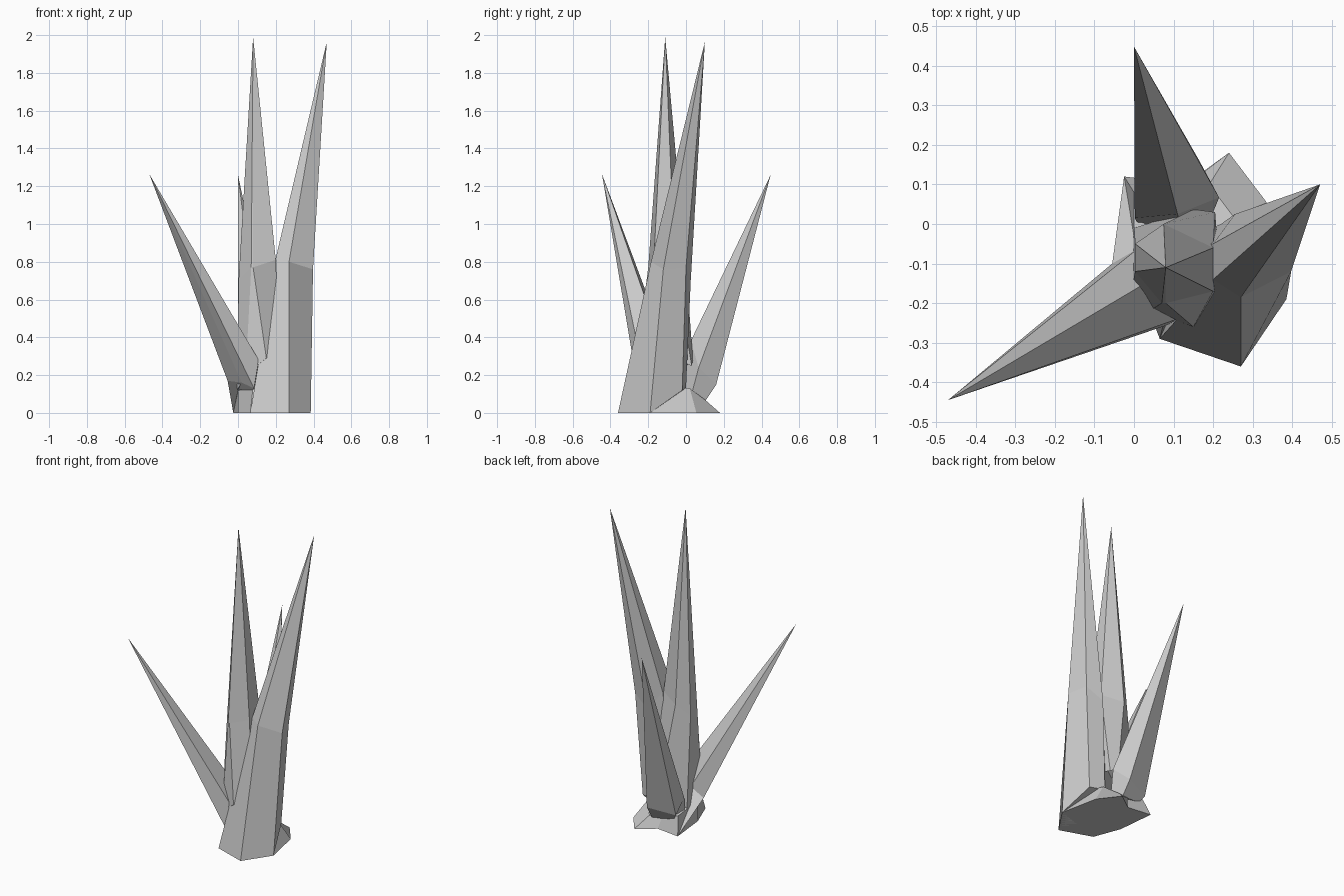
import bpy, bmesh


def spike(name, lower, upper, tip=None):
    """Loft lower ring -> upper ring -> tip (or flat cap), flat shaded."""
    bm = bmesh.new()
    a = [bm.verts.new(p) for p in lower]
    b = [bm.verts.new(p) for p in upper]
    n = len(a)
    bm.faces.new(a[::-1])
    t = bm.verts.new(tip) if tip else None
    for i in range(n):
        j = (i + 1) % n
        bm.faces.new((a[i], a[j], b[j], b[i]))
        if t:
            bm.faces.new((b[i], b[j], t))
    if not t:
        bm.faces.new(b)
    bmesh.ops.recalc_face_normals(bm, faces=bm.faces[:])
    me = bpy.data.meshes.new(name)
    bm.to_mesh(me)
    bm.free()
    ob = bpy.data.objects.new(name, me)
    bpy.context.collection.objects.link(ob)
    return ob


# Rough rock foot, flared at the ground
spike("rock_base",
      [(0, -0.12, 0), (0.065, -0.29, 0), (0.27, -0.36, 0), (0.385, -0.19, 0),
       (0.335, 0.055, 0), (0.24, 0.18, 0), (0.13, 0.10, 0), (-0.025, 0.12, 0)],
      [(0, -0.12, 0.13), (0.08, -0.23, 0.14), (0.26, -0.27, 0.14), (0.31, -0.17, 0.14),
       (0.25, 0.02, 0.13), (0.19, 0.10, 0.07), (0.11, 0.08, 0.08), (0.0, 0.08, 0.11)])

# Tall upright crystal
spike("centre_crystal",
      [(-0.005, -0.16, 0.12), (0.04, -0.22, 0.2), (0.15, -0.26, 0.29), (0.22, -0.17, 0.3),
       (0.205, 0.03, 0.25), (0.15, 0.037, 0.28), (0.0, -0.01, 0.12)],
      [(0.003, -0.12, 0.70), (0.07, -0.20, 0.77), (0.08, -0.20, 0.77), (0.20, -0.17, 0.81),
       (0.20, -0.06, 0.80), (0.075, 0.0, 0.77), (0.003, -0.05, 0.70)],
      (0.08, -0.11, 1.99))

# Tall crystal leaning right
spike("right_crystal",
      [(0.065, -0.29, 0), (0.27, -0.36, 0), (0.385, -0.19, 0),
       (0.32, -0.02, 0.12), (0.22, 0.0, 0.13), (0.10, -0.05, 0.10)],
      [(0.20, -0.14, 0.82), (0.27, -0.185, 0.80), (0.397, -0.12, 0.76),
       (0.36, 0.0, 0.77), (0.255, 0.025, 0.70), (0.20, -0.05, 0.80)],
      (0.47, 0.10, 1.965))

# Short crystal leaning left and forward
spike("left_crystal",
      [(-0.025, 0.12, 0), (0.0, -0.13, 0.12), (0.08, -0.23, 0.12),
       (0.13, -0.17, 0.12), (0.10, -0.08, 0.12), (0.04, 0.0, 0.1)],
      [(-0.055, -0.10, 0.17), (0.02, -0.20, 0.16), (0.085, -0.255, 0.13),
       (0.11, -0.24, 0.28), (0.045, -0.14, 0.39), (0.01, -0.062, 0.24)],
      (-0.47, -0.445, 1.265))

# Short crystal leaning back
spike("back_crystal",
      [(0.01, 0.0, 0.08), (0.12, -0.03, 0.10), (0.20, 0.03, 0.10),
       (0.17, 0.10, 0.06), (0.03, 0.08, 0.08)],
      [(0.002, 0.015, 0.20), (0.11, 0.025, 0.38), (0.215, 0.067, 0.24),
       (0.165, 0.16, 0.15), (0.002, 0.10, 0.12)],
      (0.0, 0.448, 1.26))
